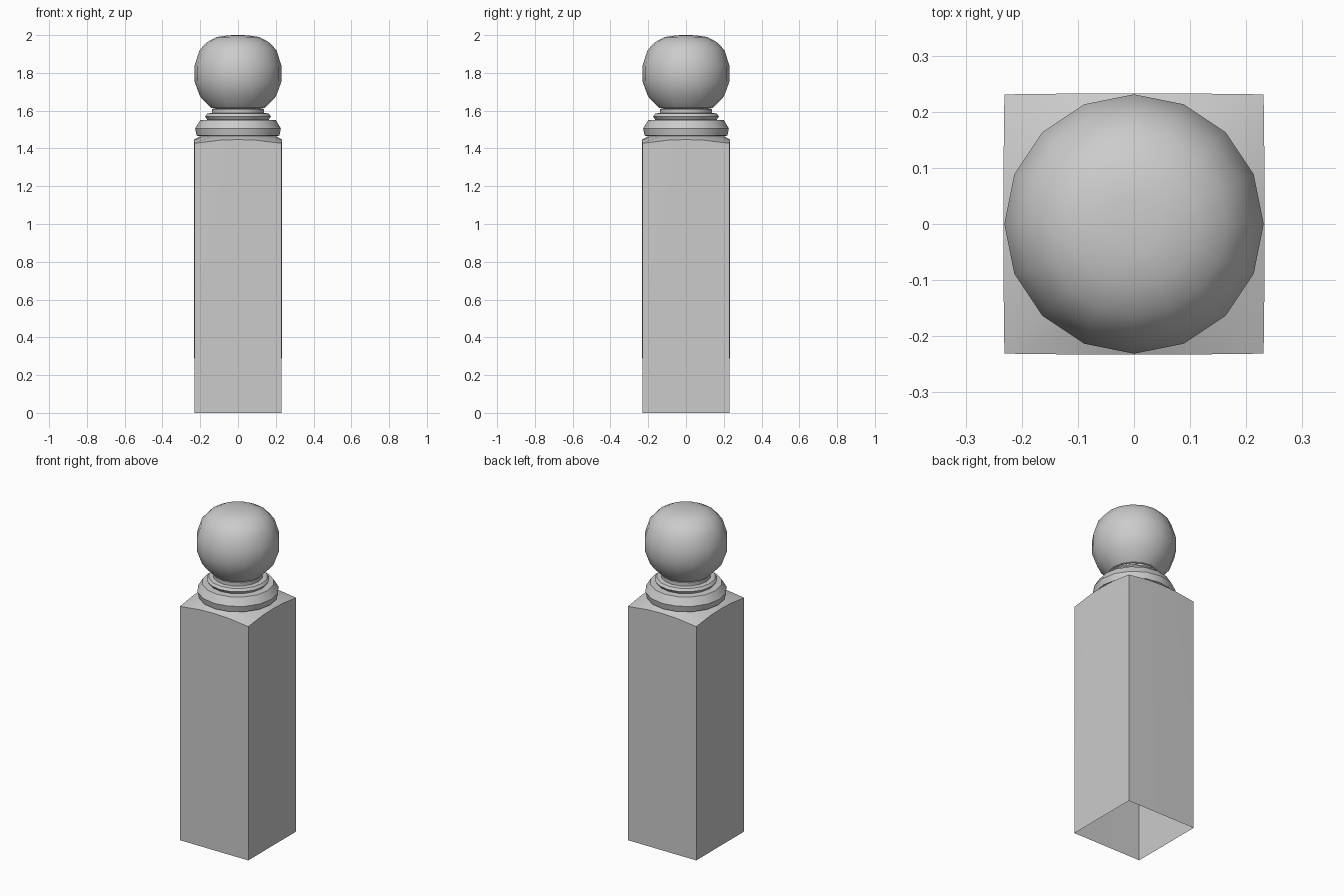
import bpy
import bmesh
from math import cos, sin, pi, radians

SIDES = 16
HALF = 0.231

if "Cube" in bpy.data.objects:
    bpy.data.objects.remove(bpy.data.objects["Cube"])

stone = bpy.data.materials.new("plain grey")
stone.use_nodes = True
GREY = (0.6, 0.6, 0.6, 1)
stone.diffuse_color = GREY
stone.node_tree.nodes["Principled BSDF"].inputs["Base Color"].default_value = GREY


def circle(radius, z):
    angles = [2 * pi * i / SIDES for i in range(SIDES)]
    return [(radius * cos(a), radius * sin(a), z) for a in angles]


def square(z, bulge=0, arch=0):
    """Square ring whose sides bow outwards and arch upwards at their middles."""
    ring = []
    for x, y, _ in circle(1, 0):
        m = max(abs(x), abs(y))
        mid = 1 - (min(abs(x), abs(y)) / m) ** 2
        s = (HALF + bulge * mid) / m
        ring.append((x * s, y * s, z + arch * mid))
    return ring


def loft(name, rings, angle, close_top=False):
    """Skin a stack of rings into one object."""
    bm = bmesh.new()
    loops = [[bm.verts.new(p) for p in ring] for ring in rings]
    for low, high in zip(loops, loops[1:]):
        for i in range(SIDES):
            j = (i + 1) % SIDES
            bm.faces.new((low[i], low[j], high[j], high[i]))
    if close_top:
        tip = bm.verts.new((0, 0, 2))
        for i in range(SIDES):
            bm.faces.new((loops[-1][i], loops[-1][(i + 1) % SIDES], tip))
    mesh = bpy.data.meshes.new(name)
    bm.to_mesh(mesh)
    bm.free()
    mesh.materials.append(stone)
    obj = bpy.data.objects.new(name, mesh)
    bpy.context.collection.objects.link(obj)
    bpy.ops.object.select_all(action="DESELECT")
    obj.select_set(True)
    bpy.context.view_layer.objects.active = obj
    bpy.ops.object.shade_smooth_by_angle(angle=radians(angle))


def lathe(name, profile, angle=30, close_top=False):
    loft(name, [circle(r, z) for r, z in profile], angle, close_top)


# Hollow square shaft with arched top edges, sloping in to the round collar
loft("post_shaft", [square(0), square(0.93, 0.002), square(1.427, 0.002, 0.02),
                    circle(0.2, 1.465)], 30)

# Turned mouldings between shaft and ball
lathe("base_collar", [(0.2, 1.465), (0.219, 1.468), (0.227, 1.505),
                      (0.2, 1.55), (0.145, 1.553)])
lathe("neck_ring", [(0.145, 1.553), (0.163, 1.553), (0.174, 1.57),
                    (0.163, 1.585), (0.138, 1.588)])
lathe("neck", [(0.138, 1.588), (0.138, 1.608), (0.118, 1.61)])

# Rounded ball finial
lathe("ball_finial", [(0.118, 1.61), (0.143, 1.615), (0.201, 1.675),
                      (0.231, 1.757), (0.231, 1.835), (0.204, 1.92),
                      (0.165, 1.962), (0.113, 1.99), (0.05, 1.999)], 35, True)
